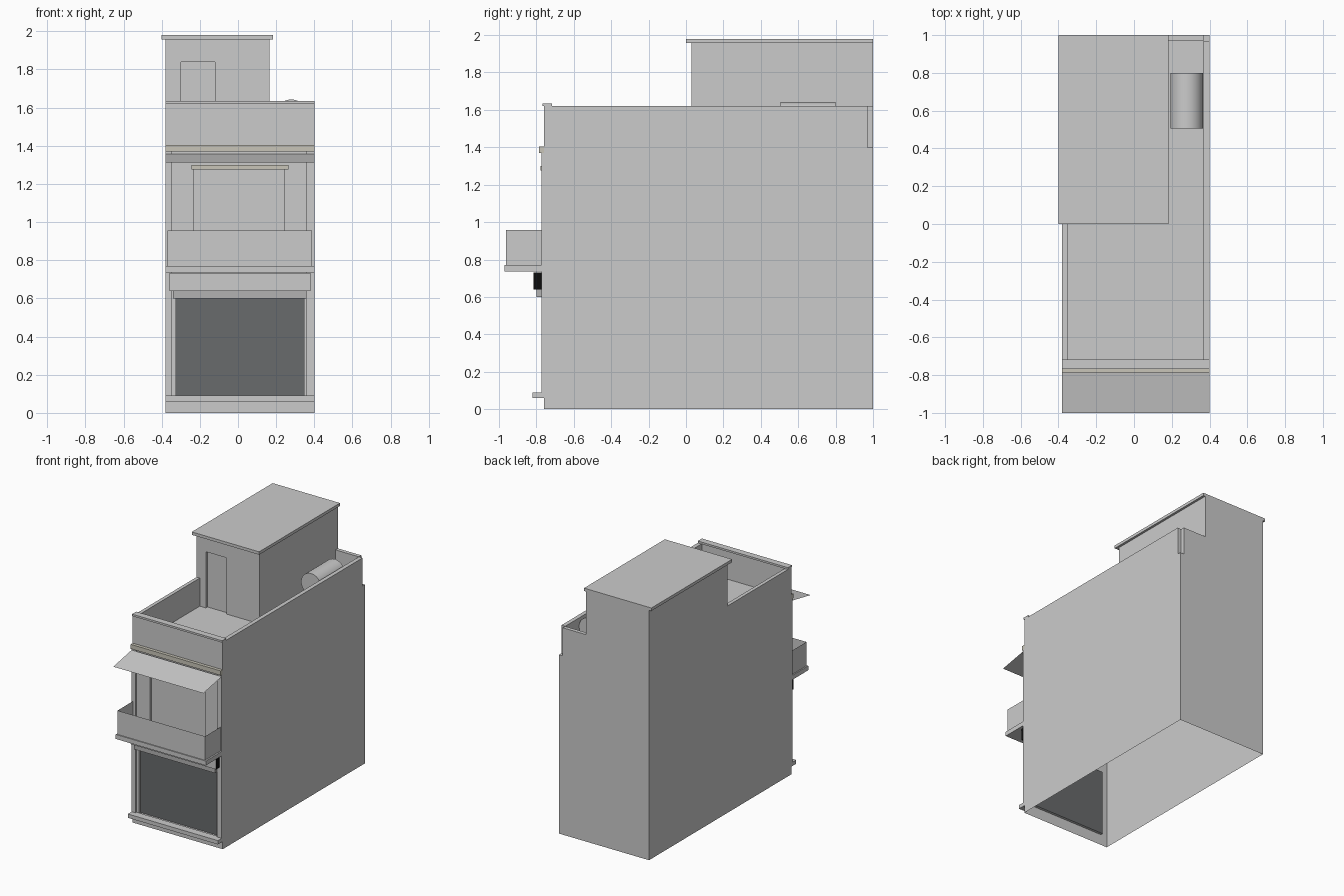
import bpy, bmesh, math
from mathutils import Vector

if "Cube" in bpy.data.objects:
    bpy.data.objects.remove(bpy.data.objects["Cube"])


def material(name, rgb):
    m = bpy.data.materials.new(name)
    m.diffuse_color = (*rgb, 1)
    m.use_nodes = True
    m.node_tree.nodes["Principled BSDF"].inputs["Base Color"].default_value = m.diffuse_color
    return m


DARK = material("dark_shutter", (0.14, 0.145, 0.15))
MID = material("mid_grey", (0.45, 0.45, 0.45))
BLACK = material("black", (0.004, 0.004, 0.004))
BEIGE = material("beige_trim", (0.58, 0.56, 0.48))


def finish(name, bm, mat=None):
    me = bpy.data.meshes.new(name)
    bm.to_mesh(me)
    bm.free()
    ob = bpy.data.objects.new(name, me)
    bpy.context.collection.objects.link(ob)
    if mat:
        me.materials.append(mat)
    return ob


def box(name, x, y, z, mat=None, skip=()):
    """Box from (min, max) ranges; skip lists outward normals of omitted faces."""
    bm = bmesh.new()
    bmesh.ops.create_cube(bm, size=1)
    bm.normal_update()
    gone = [f for f in bm.faces if any(f.normal.dot(Vector(s)) > 0.9 for s in skip)]
    bmesh.ops.delete(bm, geom=gone, context='FACES')
    for v in bm.verts:
        v.co = [r[0] if c < 0 else r[1] for c, r in zip(v.co, (x, y, z))]
    return finish(name, bm, mat)


def faces(name, quads, mat=None):
    bm = bmesh.new()
    for q in quads:
        bm.faces.new([bm.verts.new(p) for p in q])
    bmesh.ops.remove_doubles(bm, verts=bm.verts[:], dist=1e-5)
    return finish(name, bm, mat)


def front_wall(name, x, z, y, openings, depth):
    """Front-facing wall with recessed openings (x0, x1, z0, z1)."""
    xs = sorted({*x, *(v for o in openings for v in o[:2])})
    zs = sorted({*z, *(v for o in openings for v in o[2:])})
    quads = []
    for a, b in zip(xs, xs[1:]):
        for c, d in zip(zs, zs[1:]):
            mx, mz = (a + b) / 2, (c + d) / 2
            if not any(o[0] < mx < o[1] and o[2] < mz < o[3] for o in openings):
                quads.append([(a, y, c), (b, y, c), (b, y, d), (a, y, d)])
    for a, b, c, d in openings:
        ring = [(a, c), (a, d), (b, d), (b, c)]
        for p, q in zip(ring, ring[1:] + ring[:1]):
            quads.append([(p[0], y, p[1]), (q[0], y, q[1]),
                          (q[0], y + depth, q[1]), (p[0], y + depth, p[1])])
    return faces(name, quads)


def panel(name, x0, x1, z0, z1, y, mat=None):
    return faces(name, [[(x0, y, z0), (x1, y, z0), (x1, y, z1), (x0, y, z1)]], mat)


DOWN, FRONT = (0, 0, -1), (0, -1, 0)
L, R, F, B = -0.38, 0.40, -0.76, 1.0
ROOF, TOP = 1.40, 1.62

# main shell, open underneath, with recessed shutter and balcony door
box("building_shell", (L, R), (F, B), (0, ROOF), skip=(DOWN, FRONT))
shutter = (-0.325, 0.345, 0.085, 0.60)
door = (-0.23, 0.245, 0.77, 1.28)
front_wall("front_wall", (L, R), (0, ROOF), F, [shutter, door], 0.02)
panel("shop_shutter", *shutter, F + 0.02, DARK)
panel("balcony_door", *door, F + 0.02)

# facade piers, sill, lintel and cornice
box("left_pier", (L, -0.345), (-0.773, F), (0.06, 1.37))
box("right_pier", (0.36, R), (-0.773, F), (0.06, 1.37))
box("front_sill", (L, R), (-0.82, F), (0.06, 0.09))
box("door_lintel", (-0.245, 0.265), (-0.777, F), (1.275, 1.30), BEIGE)
box("cornice", (L, R), (-0.785, F), (1.37, 1.405), BEIGE)

# shutter housing and sign board
box("shutter_housing", (-0.34, 0.36), (-0.80, F), (0.60, 0.64), MID)
box("sign_box", (-0.36, 0.38), (-0.815, F), (0.64, 0.732), BLACK, skip=(FRONT,))
panel("sign_face", -0.36, 0.38, 0.64, 0.732, -0.815)

# balcony slab with thin railing panels
box("balcony_slab", (L, R), (-0.97, F), (0.735, 0.77))
rail = [(-0.37, F), (-0.37, -0.962), (0.388, -0.962), (0.388, F)]
faces("balcony_railing", [[(*p, 0.77), (*q, 0.77), (*q, 0.957), (*p, 0.957)]
                          for p, q in zip(rail, rail[1:])])

# sloping sheet awning
faces("awning", [[(L, -1.0, 1.312), (R, -1.0, 1.312), (R, -0.773, 1.356), (L, -0.773, 1.356)]])

# roof parapets, notched at the back right corner
box("front_parapet", (L, R), (F, -0.725), (ROOF, TOP), skip=(DOWN,))
box("left_parapet", (L, -0.352), (-0.725, 0.03), (ROOF, TOP), skip=(DOWN,))
box("right_parapet", (0.368, R), (-0.725, 0.97), (ROOF, TOP), skip=(DOWN,))
box("back_parapet", (0.165, 0.368), (0.97, B), (ROOF, TOP), skip=(DOWN,))
box("parapet_coping", (L, R), (-0.768, -0.717), (TOP, 1.635))

# rooftop room with recessed door and roof slab
box("roof_room", (L, 0.165), (0.03, B), (ROOF, 1.957), skip=(DOWN, FRONT))
room_door = (-0.30, -0.12, ROOF, 1.84)
front_wall("roof_room_front", (L, 0.165), (ROOF, 1.957), 0.03, [room_door], 0.02)
panel("roof_room_door", *room_door, 0.05)
box("roof_room_slab", (-0.40, 0.183), (0.0, B), (1.957, 1.98))

# water tank lying along the roof on two supports
bpy.ops.mesh.primitive_cylinder_add(vertices=24, radius=0.087, depth=0.295,
                                    location=(0.279, 0.653, 1.556),
                                    rotation=(math.pi / 2, 0, 0))
tank = bpy.context.object
tank.name = "water_tank"
bpy.ops.object.shade_smooth_by_angle(angle=math.radians(30))
for i, y in enumerate((0.56, 0.745)):
    box(f"tank_support_{i + 1}", (0.23, 0.328), (y - 0.012, y + 0.012), (ROOF, 1.485))
